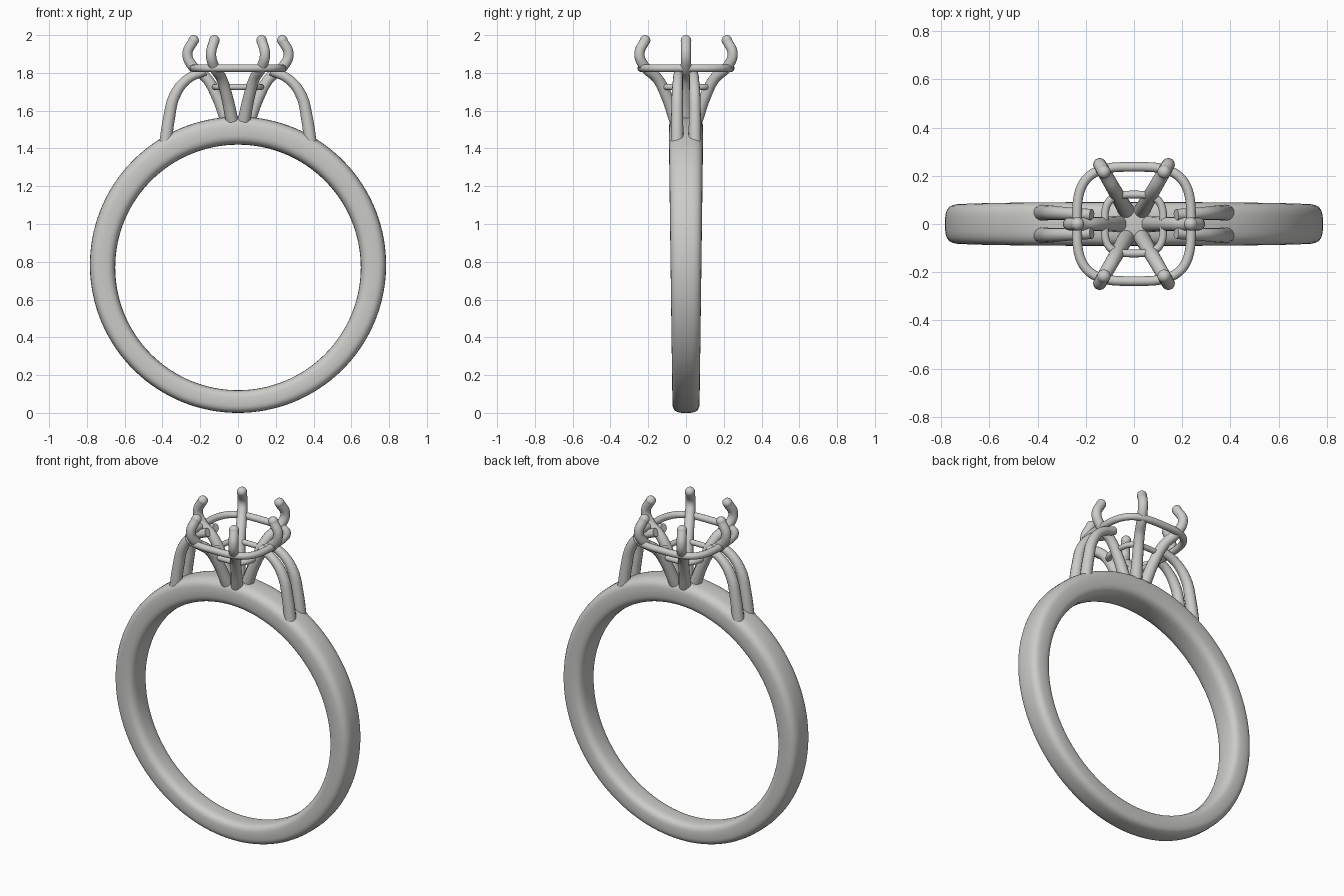
import bpy, bmesh, math
from mathutils import Vector

cube = bpy.data.objects.get("Cube")
if cube:
    bpy.data.objects.remove(cube, do_unlink=True)

METAL = (0.6, 0.6, 0.58, 1.0)
metal = bpy.data.materials.new("polished_metal")
metal.use_nodes = True
metal.diffuse_color = METAL
metal.node_tree.nodes["Principled BSDF"].inputs["Base Color"].default_value = METAL


def power(v, e):
    return math.copysign(abs(v) ** e, v)


def squircle(n, a, b, exponent):
    """Points round a rounded rectangle of half sizes a and b."""
    for i in range(n):
        t = math.tau * i / n
        yield (a * power(math.cos(t), 2 / exponent),
               b * power(math.sin(t), 2 / exponent))


def finish(obj):
    obj.data.materials.clear()
    obj.data.materials.append(metal)
    bpy.ops.object.select_all(action='DESELECT')
    obj.select_set(True)
    bpy.context.view_layer.objects.active = obj
    bpy.ops.object.shade_smooth_by_angle(angle=math.radians(50))


def wire(name, points, radii, closed=False, ball=0):
    """Round wire along a smooth path, with an optional ball at its end."""
    curve = bpy.data.curves.new(name, 'CURVE')
    curve.dimensions = '3D'
    curve.bevel_depth = 1.0
    curve.bevel_resolution = 5
    curve.resolution_u = 4 if closed else 8
    curve.use_fill_caps = not closed
    spline = curve.splines.new('BEZIER')
    spline.bezier_points.add(len(points) - 1)
    spline.use_cyclic_u = closed
    for bp, co, r in zip(spline.bezier_points, points, radii):
        bp.co = co
        bp.radius = r
        bp.handle_left_type = bp.handle_right_type = 'AUTO'
    obj = bpy.data.objects.new(name, curve)
    bpy.context.collection.objects.link(obj)
    bpy.ops.object.select_all(action='DESELECT')
    obj.select_set(True)
    bpy.context.view_layer.objects.active = obj
    bpy.ops.object.convert(target='MESH')
    obj = bpy.context.view_layer.objects.active
    if ball:
        bm = bmesh.new()
        bm.from_mesh(obj.data)
        new = bmesh.ops.create_uvsphere(bm, u_segments=16, v_segments=10, radius=ball)
        bmesh.ops.translate(bm, verts=new["verts"], vec=Vector(points[-1]))
        bm.to_mesh(obj.data)
        bm.free()
    finish(obj)


# Band: rounded section, slightly thicker and wider towards the top
INNER, CENTRE = 0.65, 0.77
bm = bmesh.new()
loops = []
for i in range(128):
    a = math.tau * i / 128
    rise = (1 + math.sin(a)) / 2
    half_thick = 0.06 + 0.014 * rise
    half_width = 0.072 + 0.019 * rise
    loop = []
    for u, v in squircle(32, half_thick, half_width, 3.2):
        r = INNER + half_thick + u
        loop.append(bm.verts.new((r * math.cos(a), v, CENTRE + r * math.sin(a))))
    loops.append(loop)
for i, loop in enumerate(loops):
    after = loops[(i + 1) % len(loops)]
    for j in range(len(loop)):
        k = (j + 1) % len(loop)
        bm.faces.new((loop[j], loop[k], after[k], after[j]))
bmesh.ops.recalc_face_normals(bm, faces=bm.faces)
mesh = bpy.data.meshes.new("band")
bm.to_mesh(mesh)
bm.free()
band = bpy.data.objects.new("band", mesh)
bpy.context.collection.objects.link(band)
finish(band)

# Gallery rails: two rounded-square hoops
for name, half, z, r in (("upper_rail", 0.237, 1.825, 0.02),
                         ("lower_rail", 0.122, 1.725, 0.016)):
    path = [(x, y, z) for x, y in squircle(48, half, half, 3.3)]
    wire(name, path, [r] * len(path), closed=True)

# Six claws: distance from the axis, height, wire radius
CLAW = [(0.065, 1.55, 0.034), (0.115, 1.67, 0.031), (0.175, 1.77, 0.029),
        (0.255, 1.835, 0.028), (0.285, 1.9, 0.027), (0.25, 1.972, 0.027)]
for i in range(6):
    a = math.tau * i / 6
    reach = 0.94 if i % 3 == 0 else 1.0
    path = [(d * reach * math.cos(a), d * reach * math.sin(a), z) for d, z, r in CLAW]
    wire(f"claw_{i + 1}", path, [r for d, z, r in CLAW], ball=0.028)

# Shoulder wires: a pair on each side, arching from the band to the setting
SHOULDER = [(0.385, 0.047, 1.42), (0.365, 0.047, 1.56), (0.335, 0.046, 1.68),
            (0.27, 0.043, 1.765), (0.175, 0.038, 1.81)]
for side, sx in (("left", 1), ("right", -1)):
    for place, sy in (("front", -1), ("back", 1)):
        path = [(sx * x, sy * y, z) for x, y, z in SHOULDER]
        wire(f"shoulder_wire_{side}_{place}", path,
             [0.034, 0.032, 0.03, 0.026, 0.024])
